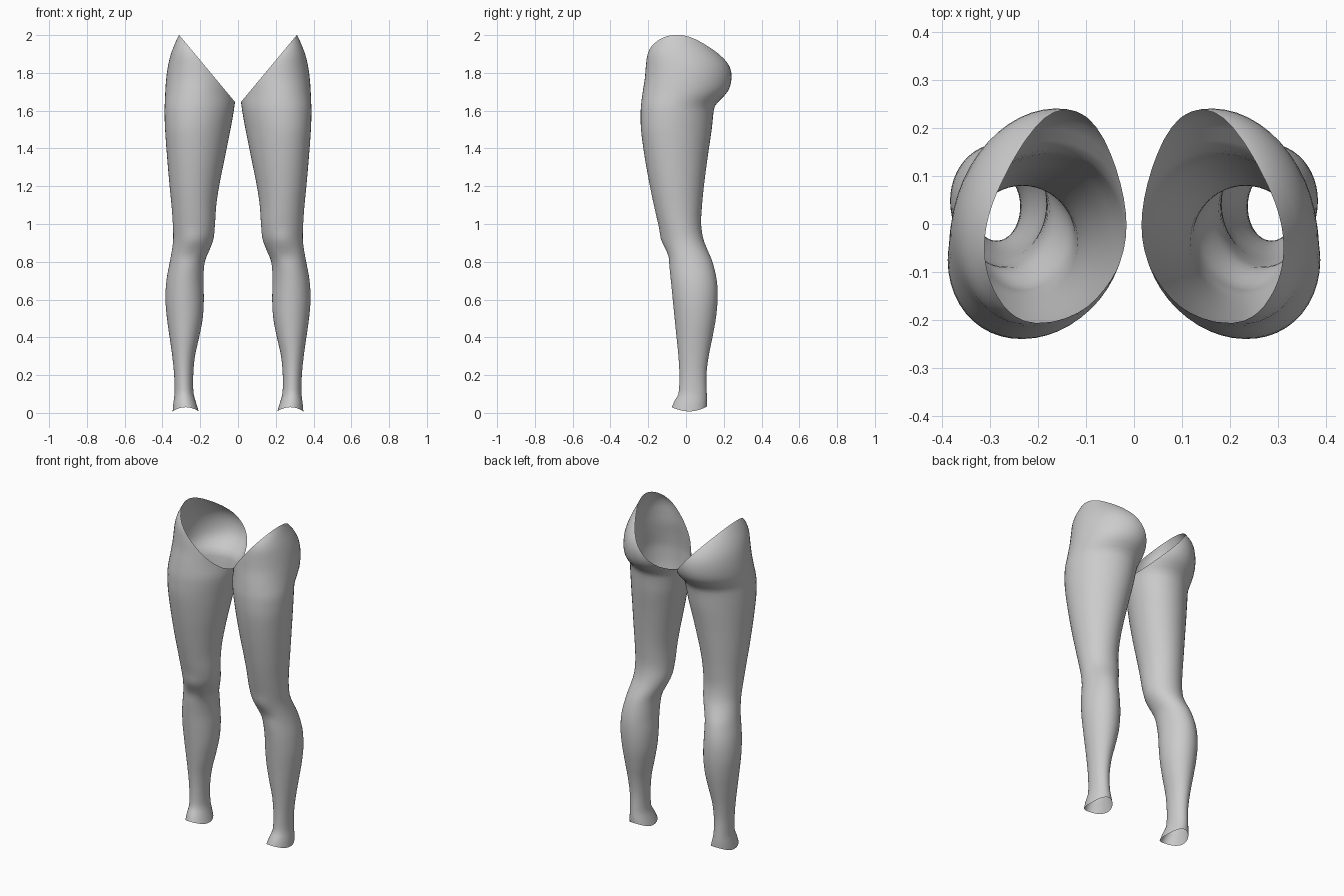
import bpy, bmesh, math
from mathutils import Vector

if "Cube" in bpy.data.objects:
    bpy.data.objects.remove(bpy.data.objects["Cube"])

SIDES = 48
STEP = 0.025

# Leg sections: height, inner x, outer x, front y, back y
SECTIONS = [
    (0.00, .208, .346, -.075, .112), (0.05, .222, .342, -.060, .112),
    (0.10, .235, .336, -.040, .110), (0.20, .237, .338, -.035, .108),
    (0.30, .228, .348, -.040, .120), (0.40, .206, .362, -.050, .140),
    (0.50, .187, .376, -.060, .158), (0.60, .181, .384, -.070, .167),
    (0.70, .183, .379, -.080, .163), (0.80, .176, .361, -.092, .140),
    (0.86, .152, .350, -.107, .115), (0.92, .130, .343, -.125, .092),
    (1.00, .122, .345, -.147, .080), (1.10, .115, .352, -.170, .085),
    (1.20, .100, .362, -.191, .095), (1.35, .070, .375, -.218, .114),
    (1.50, .040, .386, -.238, .136), (1.60, .022, .389, -.240, .147),
    (1.63, .018, .388, -.238, .156), (1.70, .008, .385, -.229, .220),
    (1.77, .000, .380, -.218, .241), (1.84, .020, .370, -.212, .228),
    (1.90, .070, .355, -.203, .180), (1.95, .130, .336, -.178, .120),
    (2.00, .190, .313, -.130, .060), (2.06, .230, .275, -.080, .010),
]


def section_at(z):
    """Smooth interpolation between neighbouring sections."""
    n = len(SECTIONS)
    i = max(k for k in range(n - 1) if SECTIONS[k][0] <= z + 1e-6)
    p0, p1, p2, p3 = (SECTIONS[min(max(k, 0), n - 1)] for k in range(i - 1, i + 3))
    h = p2[0] - p1[0]
    t = (z - p1[0]) / h
    out = []
    for c in range(1, 5):
        m1 = (p2[c] - p0[c]) / (p2[0] - p0[0]) * h
        m2 = (p3[c] - p1[c]) / (p3[0] - p1[0]) * h
        out.append((2*t**3 - 3*t**2 + 1) * p1[c] + (t**3 - 2*t**2 + t) * m1
                   + (3*t**2 - 2*t**3) * p2[c] + (t**3 - t**2) * m2)
    return out


def leg_point(z, a):
    xi, xo, yf, yb = section_at(z)
    twist = 0.15 * min(max((z - 1.0) / 0.5, 0), 1)
    x = (xi + xo) / 2 + (xo - xi) / 2 * math.cos(a)
    y = (yf + yb) / 2 + (yb - yf) / 2 * math.sin(a - twist)
    # kneecap with a dip below it
    front = max(0, -math.sin(a)) ** 6
    y -= front * (0.008 * math.exp(-((z - .92) / .04) ** 2)
                  - 0.006 * math.exp(-((z - .83) / .035) ** 2))
    # wavy ankle opening: low at the sides, raised at front and back
    if z < 0.1:
        s = math.sin(a)
        rim = 0.008 + (0.027 if s > 0 else 0.022) * s * s
        z = rim + (0.1 - rim) * z / 0.1
    return Vector((x, y, z))


def make_leg(name, side, material):
    bm = bmesh.new()
    rings = []
    for k in range(int(round(2.05 / STEP)) + 1):
        rings.append([bm.verts.new(leg_point(k * STEP, 2 * math.pi * j / SIDES))
                      for j in range(SIDES)])
    for low, high in zip(rings, rings[1:]):
        for j in range(SIDES):
            n = (j + 1) % SIDES
            bm.faces.new((low[j], low[n], high[n], high[j]))
    # slanted hip opening
    bmesh.ops.bisect_plane(bm, geom=bm.verts[:] + bm.edges[:] + bm.faces[:],
                           plane_co=(0.015, 0, 1.645), plane_no=(-1.2, 0, 1),
                           clear_outer=True)
    for v in bm.verts:
        v.co.x *= side
    if side < 0:
        bmesh.ops.reverse_faces(bm, faces=bm.faces[:])
    for f in bm.faces:
        f.smooth = True
    mesh = bpy.data.meshes.new(name)
    bm.to_mesh(mesh)
    bm.free()
    mesh.materials.append(material)
    bpy.context.collection.objects.link(bpy.data.objects.new(name, mesh))


grey = bpy.data.materials.new("light_grey")
grey.diffuse_color = (0.6, 0.6, 0.6, 1)
grey.use_nodes = True
grey.node_tree.nodes["Principled BSDF"].inputs["Base Color"].default_value = grey.diffuse_color

make_leg("right_leg", 1, grey)
make_leg("left_leg", -1, grey)
